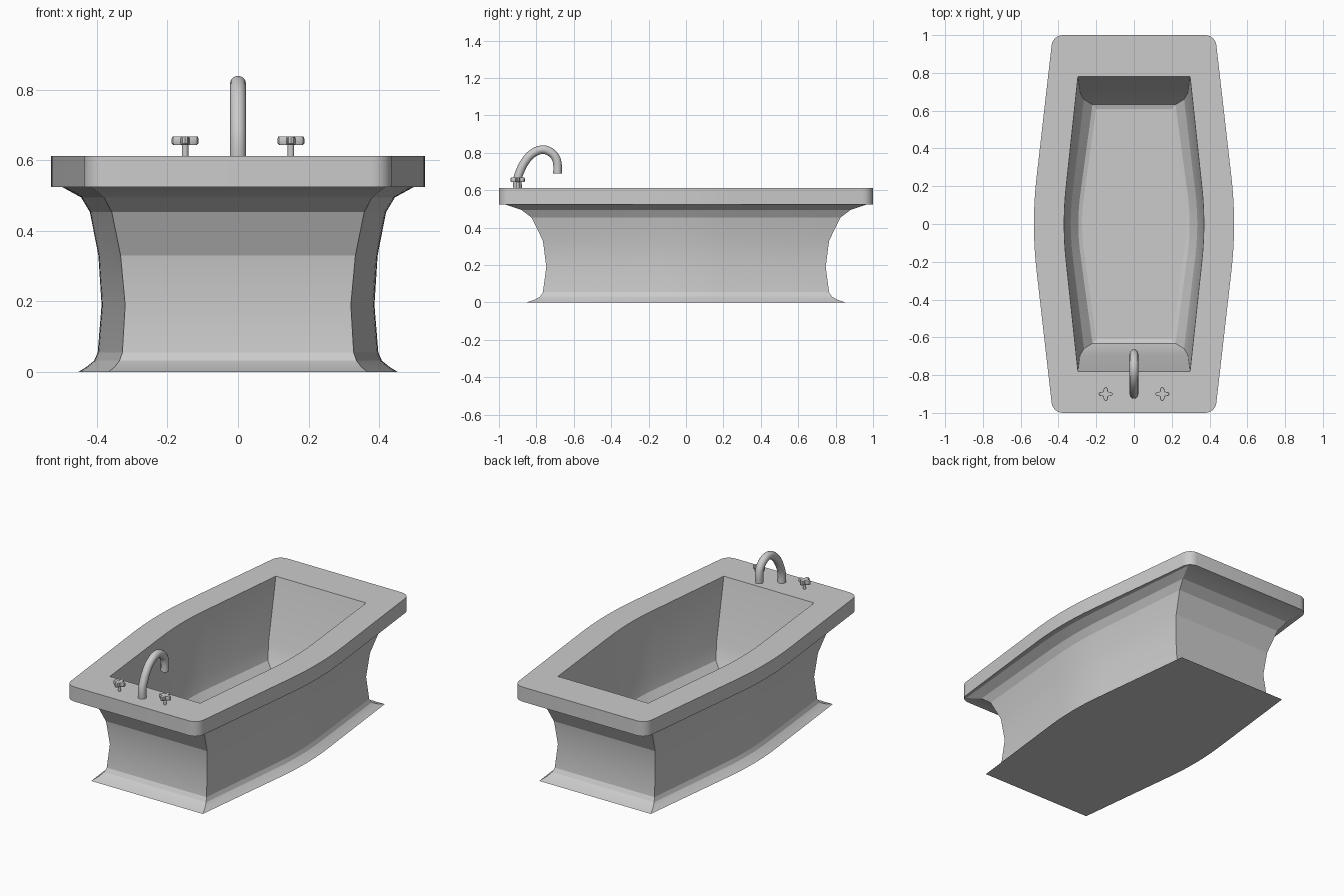
import bpy, bmesh, math
from mathutils import Vector

if "Cube" in bpy.data.objects:
    bpy.data.objects.remove(bpy.data.objects["Cube"])


def finish(name, bm, angle):
    bmesh.ops.remove_doubles(bm, verts=bm.verts, dist=0.0005)
    bmesh.ops.recalc_face_normals(bm, faces=bm.faces)
    mesh = bpy.data.meshes.new(name)
    bm.to_mesh(mesh)
    bm.free()
    ob = bpy.data.objects.new(name, mesh)
    bpy.context.collection.objects.link(ob)
    smooth(ob, angle)
    return ob


def smooth(ob, angle):
    bpy.ops.object.select_all(action='DESELECT')
    ob.select_set(True)
    bpy.context.view_layer.objects.active = ob
    bpy.ops.object.shade_smooth_by_angle(angle=math.radians(angle))


def loft(bm, rings):
    loops = [[bm.verts.new(p) for p in r] for r in rings]
    for a, b in zip(loops, loops[1:]):
        for i in range(len(a)):
            j = (i + 1) % len(a)
            bm.faces.new((a[i], a[j], b[j], b[i]))
    bm.faces.new(loops[0][::-1])
    bm.faces.new(loops[-1])


# Bowed-side outline: half width mid at y=0, end at y=length, corner radius r
def outline(mid, end, length, z, r=0.0):
    k = 0.25

    def width(y):
        t = abs(y) / length
        d = t * t / (2 * k) if t < k else t - k / 2
        return mid - (mid - end) * d / (1 - k / 2)

    top = length - r
    side = [(width(t * top), t * top) for t in (0.05, 0.1, 0.15, 0.2, 0.25, 0.6)]
    cx = width(top) - r
    arc = [(cx + r * math.cos(a), top + r * math.sin(a))
           for a in (math.pi / 2 * i / 6 for i in range(7))]
    q = side + arc
    pts = [(mid, 0)] + q + [(-x, y) for x, y in reversed(q)]
    pts += [(-x, -y) for x, y in pts]
    return [Vector((x, y, z)) for x, y in pts]


# Tub: foot, waisted body, rim and basin in one loft
sections = [
    (0.453, 0.367, 0.855, 0.0), (0.43, 0.35, 0.81, 0.014),
    (0.408, 0.336, 0.779, 0.032), (0.398, 0.328, 0.765, 0.055),
    (0.387, 0.32, 0.747, 0.19), (0.396, 0.333, 0.765, 0.33),
    (0.42, 0.358, 0.825, 0.453), (0.445, 0.38, 0.88, 0.495),
    (0.498, 0.417, 0.968, 0.524),
    (0.53, 0.43, 1.0, 0.525, 0.06), (0.53, 0.43, 1.0, 0.612, 0.06),
    (0.37, 0.297, 0.78, 0.612), (0.353, 0.286, 0.695, 0.25),
    (0.335, 0.265, 0.66, 0.165), (0.295, 0.22, 0.632, 0.115),
    (0.275, 0.2, 0.61, 0.108),
]
bm = bmesh.new()
loft(bm, [outline(*s) for s in sections])
finish("bathtub", bm, 17)

# Arched spout
path = [(-0.90, 0.60), (-0.90, 0.66), (-0.886, 0.705), (-0.858, 0.757),
        (-0.82, 0.797), (-0.77, 0.817), (-0.728, 0.806), (-0.699, 0.778),
        (-0.688, 0.745), (-0.687, 0.69)]
cu = bpy.data.curves.new("spout", 'CURVE')
cu.dimensions = '3D'
cu.bevel_depth = 0.023
cu.bevel_resolution = 4
cu.use_fill_caps = True
cu.resolution_u = 3
sp = cu.splines.new('BEZIER')
sp.bezier_points.add(len(path) - 1)
for bp, (y, z) in zip(sp.bezier_points, path):
    bp.co = (0, y, z)
    bp.handle_left_type = bp.handle_right_type = 'AUTO'
spout = bpy.data.objects.new("spout", cu)
bpy.context.collection.objects.link(spout)
bpy.ops.object.select_all(action='DESELECT')
spout.select_set(True)
bpy.context.view_layer.objects.active = spout
bpy.ops.object.convert(target='MESH')
smooth(bpy.context.view_layer.objects.active, 40)


# Four-lobed tap handles on thin stems
def lobed(x, base, wave, z, n=32):
    pts = []
    for i in range(n):
        a = 2 * math.pi * i / n
        r = base + wave * math.cos(4 * a)
        pts.append(Vector((x + r * math.cos(a), -0.9 + r * math.sin(a), z)))
    return pts


for name, x in (("left_tap", -0.15), ("right_tap", 0.15)):
    bm = bmesh.new()
    loft(bm, [lobed(x, 0.009, 0, 0.605), lobed(x, 0.009, 0, 0.65)])
    loft(bm, [lobed(x, 0.024, 0.009, 0.643), lobed(x, 0.028, 0.01, 0.648),
              lobed(x, 0.028, 0.01, 0.662), lobed(x, 0.026, 0.01, 0.667)])
    finish(name, bm, 30)
